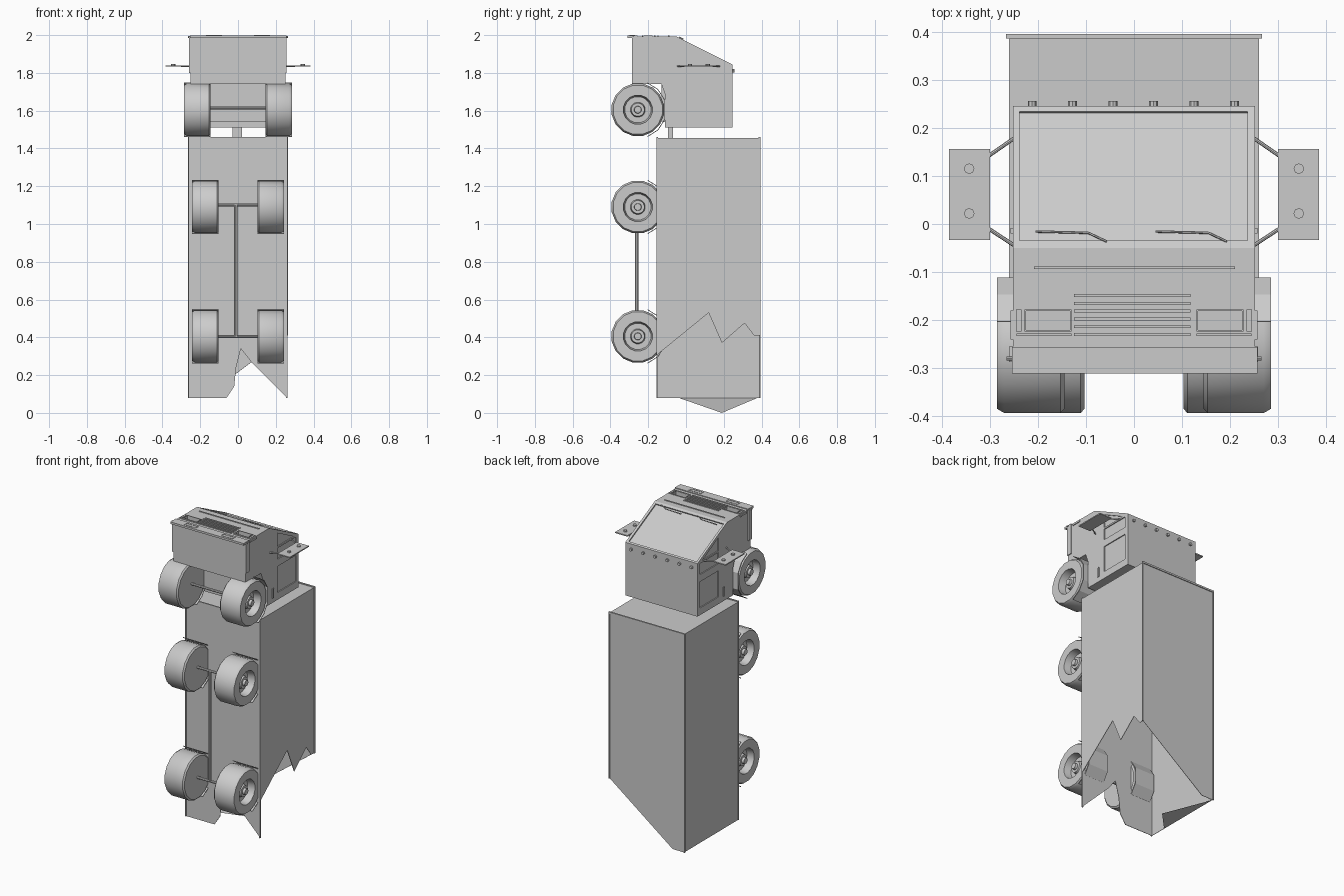
import bpy, bmesh, math
from mathutils import Vector

if "Cube" in bpy.data.objects:
    bpy.data.objects.remove(bpy.data.objects["Cube"])


def make(name, verts, faces, smooth=False):
    bm = bmesh.new()
    vs = [bm.verts.new(v) for v in verts]
    for f in faces:
        bm.faces.new([vs[i] for i in f])
    bmesh.ops.remove_doubles(bm, verts=bm.verts, dist=1e-5)
    bmesh.ops.recalc_face_normals(bm, faces=bm.faces)
    me = bpy.data.meshes.new(name)
    bm.to_mesh(me)
    bm.free()
    ob = bpy.data.objects.new(name, me)
    bpy.context.collection.objects.link(ob)
    if smooth:
        bpy.ops.object.select_all(action='DESELECT')
        ob.select_set(True)
        bpy.context.view_layer.objects.active = ob
        bpy.ops.object.shade_smooth_by_angle(angle=math.radians(32))
    return ob


def prism(name, pts, x0, x1):
    """Extrude a (y, z) outline along x."""
    n = len(pts)
    verts = [(x, y, z) for x in (x0, x1) for y, z in pts]
    faces = [range(n), range(n, 2 * n)]
    faces += [(i, (i + 1) % n, n + (i + 1) % n, n + i) for i in range(n)]
    return make(name, verts, faces)


def box(name, x0, x1, y0, y1, z0, z1):
    return prism(name, [(y0, z0), (y1, z0), (y1, z1), (y0, z1)], x0, x1)


def rod(name, a, b, r, sides=8):
    a, b = Vector(a), Vector(b)
    q = (b - a).to_track_quat('Z', 'Y')
    ring = [q @ Vector((r * math.cos(t), r * math.sin(t), 0))
            for t in (2 * math.pi * i / sides for i in range(sides))]
    n = sides
    return make(name, [a + v for v in ring] + [b + v for v in ring],
                [range(n), range(n, 2 * n)] +
                [(i, (i + 1) % n, n + (i + 1) % n, n + i) for i in range(n)])


def frame(name, x0, x1, y0, y1, z0, z1, w):
    """Raised rectangular outline facing +z."""
    box(name, x0, x1, y0, y0 + w, z0, z1)
    box(name, x0, x1, y1 - w, y1, z0, z1)
    box(name, x0, x0 + w, y0 + w, y1 - w, z0, z1)
    box(name, x1 - w, x1, y0 + w, y1 - w, z0, z1)


# Trailer: open shell with torn lower end
torn_side = [(-.15, .31), (.12, .53), (.19, .37), (.31, .475), (.36, .41), (.39, .41)]
torn_floor = [(-.26, .08), (-.06, .08), (-.02, .14), (-.01, .24), (.015, .34), (.07, .27), (.26, .08)]
torn_roof = [(-.26, .08), (-.18, .08), (.26, .41)]
T = 1.455
panels = [
    [(.26, y, z) for y, z in torn_side] + [(.26, .39, T), (.26, -.15, T)],
    [(x, -.15, z) for x, z in torn_floor] + [(.26, -.15, T), (-.26, -.15, T)],
    [(x, .39, z) for x, z in torn_roof] + [(.26, .39, T), (-.26, .39, T)],
    [(-.26, -.15, .08), (-.26, .39, .08), (-.26, .39, T), (-.26, -.15, T)],
    [(-.26, -.15, T), (.26, -.15, T), (.26, .39, T), (-.26, .39, T)],
]
verts, faces = [], []
for p in panels:
    faces.append(range(len(verts), len(verts) + len(p)))
    verts += p
trailer = make("trailer_shell", verts, faces)
trailer.modifiers.new("thickness", 'SOLIDIFY').thickness = .003
make("bent_flap", [(-.258, -.04, .08), (-.258, .38, .08), (-.05, .19, 0)], [(0, 1, 2)])
# Trailer edge rails
for s in (-1, 1):
    low = .08 if s < 0 else .41
    box("roof_rail", s * .262 - .004, s * .262 + .004, .386, .395, low, 1.46)
    box("floor_rail", s * .258 - .004, s * .258 + .004, -.155, -.147, .08, 1.46)
box("front_roof_rail", -.26, .26, .385, .395, 1.449, 1.46)
box("front_floor_rail", -.26, .26, -.155, -.147, 1.449, 1.46)

# Cab body with wheel arch in its side outline
cab = prism("cab_body", [(-.285, 1.74), (-.285, 1.993), (-.05, 1.993), (.245, 1.845), (.245, 1.51),
                         (-.11, 1.51), (-.11, 1.685), (-.13, 1.74)], -.252, .252)
box("front_skirt", -.26, .258, -.287, -.255, 1.8, 1.99)
box("cab_chassis", -.145, .145, -.13, -.1, 1.54, 1.745)

# Recesses cut into the cab: headlights, windows, door panels, windscreen
cutters = []
for s in (-1, 1):
    cutters.append(box("headlight_cutter", min(s * .13, s * .226), max(s * .13, s * .226), -.222, -.18, 1.955, 2.1))
    a, b = sorted((s * .246, s * .3))
    cutters += [prism("quarter_window_cutter", [(.035, 1.845), (.035, 1.93), (.2, 1.845)], a, b),
                box("side_window_cutter", a, b, .035, .22, 1.765, 1.835),
                box("door_panel_cutter", a, b, .035, .22, 1.555, 1.72)]
d = Vector((.295, -.148)).normalized()
n = Vector((.148, .295)).normalized()
base = Vector((-.05, 1.993))


def slope(t, h):
    return tuple(base + d * t + n * h)


cutters.append(prism("windscreen_cutter", [slope(.017, -.008), slope(.318, -.008),
                                           slope(.318, .05), slope(.017, .05)], -.238, .236))
for c in cutters:
    c.hide_render = True
    c.hide_set(True)
    m = cab.modifiers.new("cut", 'BOOLEAN')
    m.operation, m.object, m.solver = 'DIFFERENCE', c, 'EXACT'

# Grille, headlight trims and bonnet slot on the nose
box("nose_slot", -.208, .21, -.094, -.088, 1.99, 1.997)
for i in range(6):
    y = -.149 - .0162 * i
    box("grille_bar", -.125, .118, y - .003, y + .003, 1.99, 1.998)
for s in (-1, 1):
    a, b = sorted((s * .13, s * .228))
    frame("headlight_frame", a, b, -.224, -.178, 1.99, 1.997, .003)
    a, b = sorted((s * .234, s * .246))
    box("indicator_lamp", a, b, -.224, -.178, 1.975, 1.997)
    a, b = sorted((s * .13, s * .244))
    box("headlight_strip", a, b, -.233, -.228, 1.99, 1.997)
    a, b = sorted((s * .085, s * .17))
    frame("fog_lamp", a, b, -.298, -.27, 1.994, 2, .005)
    a, b = sorted((s * .25, s * .257))
    box("side_lamp", a, b, -.24, -.18, 1.978, 1.99)
    box("door_handle", a, b, -.02, -.008, 1.54, 1.6)
    rod("bumper_peg", (s * .25, -.28, 1.99), (s * .265, -.28, 1.99), .004)
box("bumper", -.254, .257, -.311, -.256, 1.985, 1.998)

# Roof marker lamps
for i in range(6):
    x = -.212 + .0842 * i
    rod("marker_lamp", (x, .243, 1.812), (x, .256, 1.812), .009)

# Wipers lying on the windscreen
for x in (-.205, .045):
    path = [(x, *slope(.037, .003)), (x + .11, *slope(.034, .003)), (x + .148, *slope(.014, .003))]
    for a, b in zip(path, path[1:]):
        rod("wiper", a, b, .0025, 6)

# Wing mirrors with arms and bolts
for s in (-1, 1):
    a, b = sorted((s * .3, s * .385))
    box("mirror_plate", a, b, -.033, .156, 1.833, 1.84)
    for y in (.022, .115):
        rod("mirror_bolt", (s * .343, y, 1.838), (s * .343, y, 1.848), .011)
    rod("mirror_arm", (s * .25, .178, 1.836), (s * .302, .142, 1.836), .004)
    rod("mirror_arm", (s * .25, -.044, 1.836), (s * .302, -.01, 1.836), .004)

# Wheels: lathed tyre, rim and hub, with a mudguard behind each
tyre = [(.132, 0), (.141, .008), (.141, .125), (.132, .14), (.078, .14), (.07, .095),
        (.04, .095), (.035, .12), (.02, .12), (.018, .135)]
SIDES = 16


def wheel(side, x_in, zc):
    yc = -.255
    verts, faces = [], []
    for r, o in tyre:
        for k in range(SIDES):
            t = 2 * math.pi * (k + .5) / SIDES
            verts.append((side * (x_in + o), yc + r * math.cos(t), zc + r * math.sin(t)))
    for j in range(len(tyre) - 1):
        for k in range(SIDES):
            l = (k + 1) % SIDES
            faces.append((j * SIDES + k, j * SIDES + l, (j + 1) * SIDES + l, (j + 1) * SIDES + k))
    faces += [range(SIDES), range(len(verts) - SIDES, len(verts))]
    make("wheel", verts, faces, True)
    arc = [math.radians(a) for a in (-70, -45, -20, 20, 45, 70)]
    outline = [(yc + r * math.cos(t), zc + r * math.sin(t))
               for r, ts in ((.153, arc), (.149, arc[::-1])) for t in ts]
    prism("mudguard", outline, side * x_in, side * (x_in + .14))


for zc, x_in in ((1.605, .145), (1.09, .103), (.405, .103)):
    for s in (-1, 1):
        wheel(s, x_in, zc)
    za = zc + (.01 if zc > 1 else 0)
    rod("axle", (-.15, -.255, za), (.15, -.255, za), .008)
rod("drive_shaft", (-.012, -.26, .405), (-.012, -.26, 1.1), .009)

# Coupling between cab and trailer
box("coupling", -.03, .02, -.095, -.07, 1.45, 1.54)
